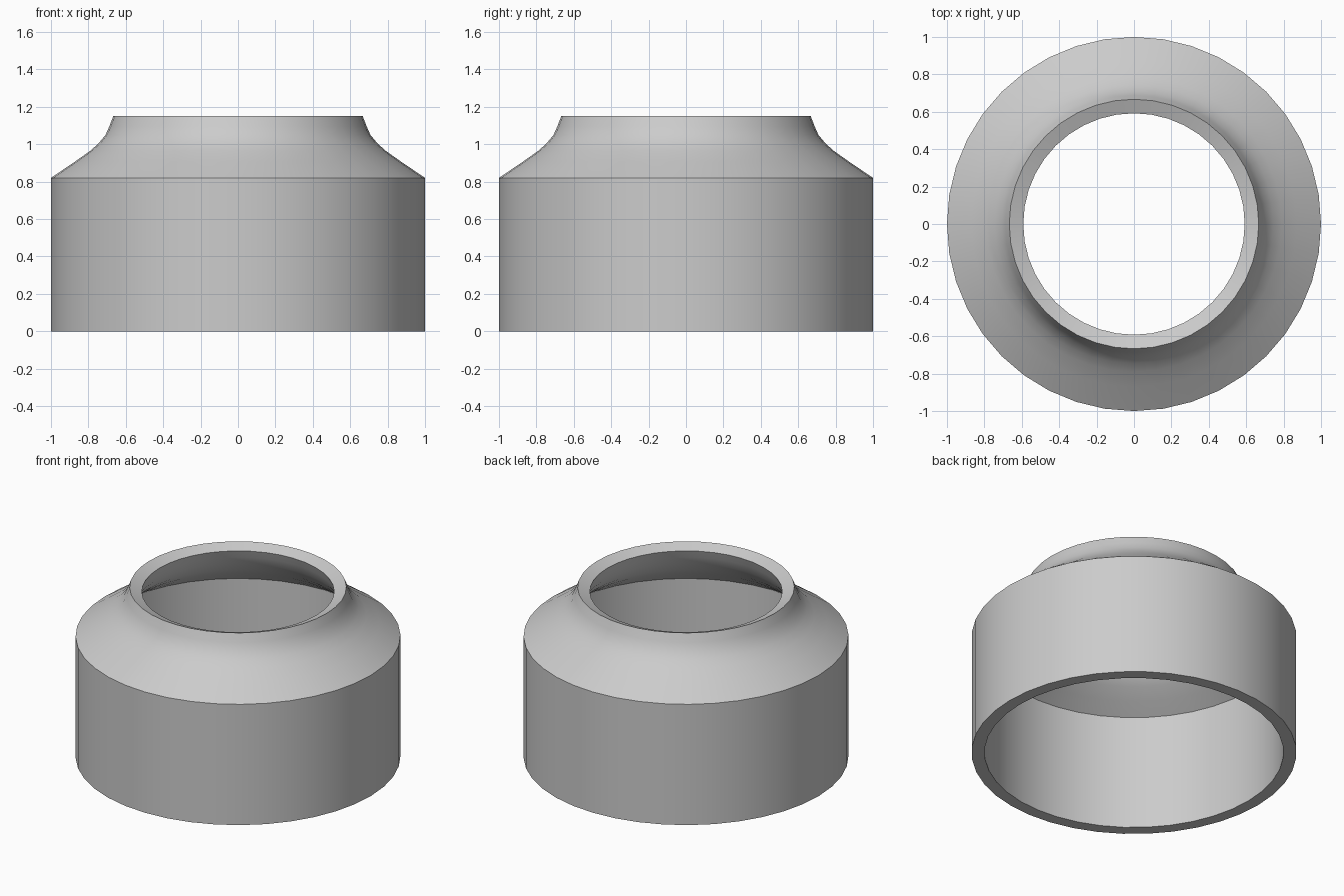
import bpy
from math import cos, sin, tau, radians

if "Cube" in bpy.data.objects:
    bpy.data.objects.remove(bpy.data.objects["Cube"])

SIDES = 40

# Closed wall section (radius, height): up the outside, down the inside
section = [
    (1.0, 0.0), (1.0, 0.82), (0.87, 0.908), (0.79, 0.965), (0.745, 1.005),
    (0.708, 1.05), (0.688, 1.095), (0.667, 1.15),
    (0.592, 1.12), (0.612, 1.068), (0.638, 1.012), (0.69, 0.945),
    (0.744, 0.899), (0.825, 0.842), (0.92, 0.78), (0.92, 0.0),
]


def lathe(name, profile, sides):
    """Turn a closed section around the z axis."""
    n = len(profile)
    verts = [(r * cos(tau * i / sides), r * sin(tau * i / sides), z)
             for i in range(sides) for r, z in profile]
    faces = []
    for i in range(sides):
        a, b = i * n, (i + 1) % sides * n
        for j in range(n):
            k = (j + 1) % n
            faces.append((a + j, b + j, b + k, a + k))
    mesh = bpy.data.meshes.new(name)
    mesh.from_pydata(verts, [], faces)
    obj = bpy.data.objects.new(name, mesh)
    bpy.context.collection.objects.link(obj)
    return obj


# Hollow collar with sloped shoulder and open neck
collar = lathe("collar_shell", section, SIDES)
bpy.context.view_layer.objects.active = collar
collar.select_set(True)
bpy.ops.object.shade_smooth_by_angle(angle=radians(30))
